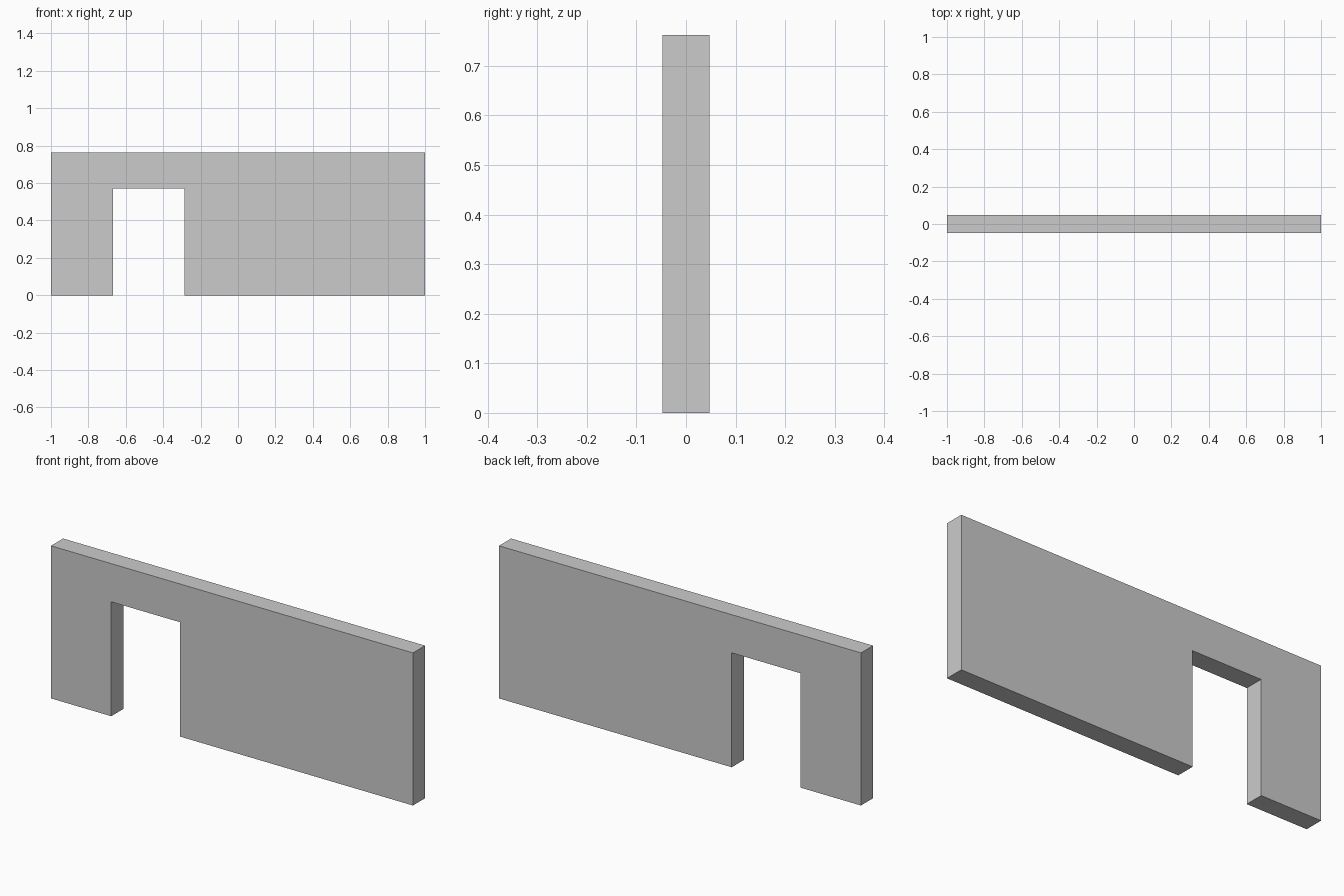
import bpy, bmesh

if "Cube" in bpy.data.objects:
    bpy.data.objects.remove(bpy.data.objects["Cube"])

HALF_LENGTH, HEIGHT, THICKNESS = 1.0, 0.762, 0.0952
DOOR_LEFT, DOOR_RIGHT, DOOR_TOP = -0.667, -0.286, 0.571

# Front outline of the wall, including the doorway notch
outline = [
    (-HALF_LENGTH, 0), (DOOR_LEFT, 0), (DOOR_LEFT, DOOR_TOP),
    (DOOR_RIGHT, DOOR_TOP), (DOOR_RIGHT, 0), (HALF_LENGTH, 0),
    (HALF_LENGTH, HEIGHT), (-HALF_LENGTH, HEIGHT),
]

# Wall: outline extruded through its thickness
bm = bmesh.new()
front = bm.faces.new([bm.verts.new((x, -THICKNESS / 2, z)) for x, z in outline])
extruded = bmesh.ops.extrude_face_region(bm, geom=[front], use_keep_orig=True)
back_verts = [g for g in extruded["geom"] if isinstance(g, bmesh.types.BMVert)]
bmesh.ops.translate(bm, verts=back_verts, vec=(0, THICKNESS, 0))
bmesh.ops.recalc_face_normals(bm, faces=bm.faces)

mesh = bpy.data.meshes.new("wall_with_doorway")
bm.to_mesh(mesh)
bm.free()
wall = bpy.data.objects.new("wall_with_doorway", mesh)
bpy.context.collection.objects.link(wall)
